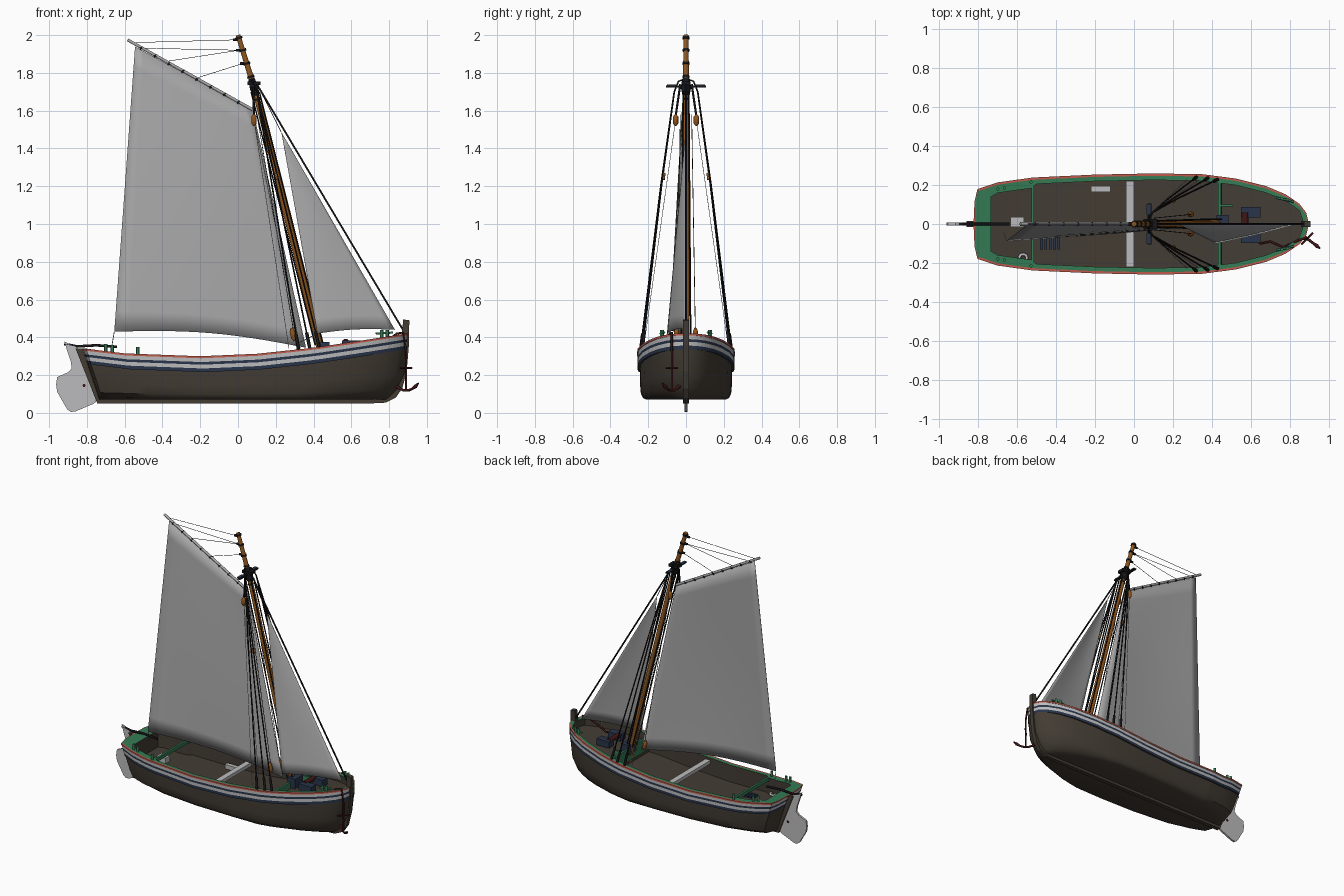
import bpy, bmesh, math
from mathutils import Vector

cube = bpy.data.objects.get("Cube")
if cube:
    bpy.data.objects.remove(cube, do_unlink=True)


def material(name, r, g, b):
    m = bpy.data.materials.new(name)
    m.use_nodes = True
    m.diffuse_color = (r, g, b, 1)
    bsdf = next(n for n in m.node_tree.nodes if n.type == 'BSDF_PRINCIPLED')
    bsdf.inputs["Base Color"].default_value = (r, g, b, 1)
    bsdf.inputs["Roughness"].default_value = 0.8
    return m


brown = material("tarred brown", .056, .045, .034)
white = material("painted white", .5, .5, .51)
navy = material("navy blue", .022, .035, .07)
red = material("rail red", .52, .1, .07)
green = material("deck green", .035, .2, .09)
canvas = material("grey canvas", .4, .4, .4)
wood = material("varnished wood", .28, .095, .013)
black = material("black rope", .008, .008, .01)
iron = material("rust red iron", .055, .009, .009)


def place(name, data, *mats):
    ob = bpy.data.objects.new(name, data)
    bpy.context.scene.collection.objects.link(ob)
    for m in mats:
        data.materials.append(m)
    return ob


def finish(name, bm, *mats):
    me = bpy.data.meshes.new(name)
    bm.to_mesh(me)
    bm.free()
    return place(name, me, *mats)


def smooth(ob, degrees=35):
    bpy.ops.object.select_all(action='DESELECT')
    bpy.context.view_layer.objects.active = ob
    ob.select_set(True)
    bpy.ops.object.shade_smooth_by_angle(angle=math.radians(degrees))


def box(name, centre, size, mat):
    bm = bmesh.new()
    bmesh.ops.create_cube(bm, size=1)
    for v in bm.verts:
        v.co = Vector(a * b + c for a, b, c in zip(v.co, size, centre))
    return finish(name, bm, mat)


def plate(name, outline, thickness, mat):
    """Flat x-z outline given thickness across y."""
    bm = bmesh.new()
    face = bm.faces.new([bm.verts.new((x, -thickness / 2, z)) for x, z in outline])
    out = bmesh.ops.extrude_face_region(bm, geom=[face])
    bmesh.ops.translate(bm, vec=(0, thickness, 0),
                        verts=[g for g in out["geom"] if isinstance(g, bmesh.types.BMVert)])
    bmesh.ops.recalc_face_normals(bm, faces=bm.faces)
    return finish(name, bm, mat)


def rod(name, points, radius, mat, taper=None, rounds=1):
    """Round bar or rope through the points."""
    cu = bpy.data.curves.new(name, 'CURVE')
    cu.dimensions = '3D'
    cu.bevel_depth, cu.bevel_resolution, cu.use_fill_caps = radius, rounds, True
    sp = cu.splines.new('POLY')
    sp.points.add(len(points) - 1)
    for i, p in enumerate(points):
        sp.points[i].co = (*p, 1)
        sp.points[i].radius = taper[i] if taper else 1
    sp.use_smooth = True
    return place(name, cu, mat)


def interp(table, x):
    for (xa, a), (xb, b) in zip(table, table[1:]):
        if x <= xb:
            return a + (b - a) * max(0, (x - xa) / (xb - xa))
    return table[-1][1]


# Hull: half sections lofted along the length, then mirrored
STERN, BOW, BASE = -.825, .9, .07
BEAM = [(STERN, 0), (-.82, .11), (-.805, .175), (-.7, .21), (-.52, .235), (-.2, .25), (.1, .256),
        (.35, .252), (.52, .23), (.68, .19), (.78, .148), (.85, .1), (.885, .055), (BOW, 0)]
SHEER = [(STERN, .342), (-.6, .315), (-.2, .3), (.1, .313), (.4, .345), (.7, .39), (BOW, .422)]
FULLNESS = [(STERN, .35), (-.4, .8), (.4, .84), (BOW, .5)]
MARGIN = [(-.53, .05), (-.5, .03)]
WALE = .084
BANDS = [(WALE, 0), (.065, 2), (.045, 1), (.031, 2), (.011, 1)]


def deck_height(x):
    return interp(SHEER, x) - (.12 if x < .445 else .05)


def section(x):
    w, s, e = interp(BEAM, x), interp(SHEER, x), interp(FULLNESS, x)
    t = (x - STERN) / (BOW - STERN)
    pts = []

    def outer(y, z, mat):
        up = 1 - (z - BASE) / (s - BASE)
        aft, fore = STERN + .09 * up, BOW - .11 * up ** 4
        pts.append(((aft + (fore - aft) * t, y, z), mat))

    outer(0, BASE, 0)
    for f, c in ((0, 0), (.06, .5), (.2, .84), (.5, .96), (1, 1)):
        outer(w * (e + (.955 - e) * c), BASE + (s - WALE - BASE) * f, 0)
    for drop, mat in BANDS:
        outer(w, s - drop, mat)
    outer(w + (.004 if w else 0), s - .011, 1)
    outer(w + (.004 if w else 0), s, 3)
    pts.append(((min(max(x, STERN + .008), BOW - .01), max(w - .008, 0), s), 3))
    xi, wi = min(max(x, -.735), .865), max(w - interp(MARGIN, x), 0)
    pts.append(((xi, wi, interp(SHEER, xi)), 4))
    pts.append(((xi, wi, deck_height(xi)), 0))
    pts.append(((xi, 0, deck_height(xi)), 0))
    return pts


bm = bmesh.new()
stations = [section(x) for x in sorted([x for x, _ in BEAM] + [-.76, -.6, -.53, -.5, .44, .45, .6])]
rows = [[bm.verts.new(p) for p, _ in st] for st in stations]
for a, b in zip(rows, rows[1:]):
    for j in range(len(a) - 1):
        face = bm.faces.new((a[j], a[j + 1], b[j + 1], b[j]))
        face.material_index = stations[0][j + 1][1]
bmesh.ops.remove_doubles(bm, verts=bm.verts, dist=1e-5)
hull = finish("hull", bm, brown, white, navy, red, green)
smooth(hull)
mirror = hull.modifiers.new("Mirror", 'MIRROR')
mirror.use_axis = (False, True, False)

# Backbone timbers and rudder
box("keel", (-.01, 0, .062), (1.46, .03, .024), brown)
plate("sternpost", [(-.81, .34), (-.86, .34), (-.745, .05), (-.68, .05)], .03, brown)
plate("stem_post", [(.7, .05), (.78, .054), (.835, .08), (.87, .13), (.893, .22), (.905, .36),
                    (.907, .49), (.875, .495), (.865, .4), (.85, .25), (.78, .12)], .03, brown)
plate("rudder", [(-.92, .378), (-.85, .345), (-.75, .06), (-.765, .048), (-.86, .008), (-.885, .005),
                 (-.905, .02), (-.957, .11), (-.963, .15), (-.957, .19), (-.9, .215), (-.88, .235),
                 (-.885, .27)], .014, white)
rod("rudder_bolt", [(-.815, -.01, .145), (-.815, .01, .145)], .009, iron)
rod("tiller", [(-.92, 0, .365), (-.85, 0, .352), (-.75, 0, .358), (-.64, 0, .35)], .008, black)

# Deck fittings
box("aft_beam", (-.52, 0, .3), (.014, .42, .025), green)
box("thwart", (-.02, 0, .28), (.04, .44, .025), white)
box("fore_bulkhead", (.44, 0, .3), (.014, .44, .09), green)
box("fore_hatch_edge", (.475, .095, .325), (.07, .012, .04), green)
box("side_locker", (-.17, .18, .2), (.1, .03, .03), white)
box("aft_box", (-.6, .01, .215), (.07, .05, .04), white)
rod("rope_coil", [(-.57 + .02 * math.cos(a * .7), -.175 + .02 * math.sin(a * .7), .21)
                  for a in range(10)], .008, white)
for i in range(5):
    box("grating_slat", (-.475 + i * .022, -.1, .19), (.014, .06, .02), navy)
for y in (.06, -.07):
    box("deck_chest", (.6, y, .36), (.1, .055, .045), navy)
rod("windlass_drum", [(.57, -.06, .375), (.57, .06, .375)], .018, iron, rounds=3)
box("mast_step", (.455, 0, .34), (.06, .09, .07), navy)
for side in (1, -1):
    for x, y, z in ((-.7, .18, .34), (-.665, .185, .335), (-.53, .215, .325), (.76, .13, .415),
                    (.79, .125, .415)):
        rod("bitt", [(x, y * side, z - .03), (x, y * side, z + .025)], .009, green)
    rod("bitt_bar", [(.73, side * .135, .42), (.82, side * .115, .425)], .006, green)

# Mast with bands and crosstrees
MAST = [(.465, 0, .22), (.43, 0, .36), (.124, 0, 1.58), (.08, 0, 1.74), (0, 0, 2)]
rod("mast", MAST, .02, wood, (1.05, 1, .85, .8, .65), rounds=3)


def mast_at(z, dx=0, dy=0):
    return (interp([(p[2], p[0]) for p in MAST], z) + dx, dy, z)


for z in (1.985, 1.92, 1.85, 1.78, 1.72, 1.66, .42):
    rod("mast_band", [mast_at(z - .006), mast_at(z + .006)], .019, black, rounds=2)
box("crosstree", (.08, 0, 1.728), (.02, .21, .009), black)
for side in (1, -1):
    box("crosstree_pad", (.075, side * .075, 1.734), (.022, .05, .008), navy)
box("trestle", (.085, 0, 1.745), (.07, .05, .02), black)


# Sails: four-cornered cloths with a belly and a foot that curves
def sail(name, corners, belly, foot_drop, n=14):
    tack, clew, peak, throat = map(Vector, corners)
    bm = bmesh.new()
    grid = []
    for i in range(n + 1):
        v = i / n
        row = []
        for j in range(n + 1):
            u = j / n
            p = tack.lerp(clew, u).lerp(throat.lerp(peak, u), v)
            bulge = math.sin(math.pi * u)
            p.y -= belly * bulge * math.sin(math.pi * (.15 + .85 * v))
            p.z += foot_drop * bulge * (1 - v) ** 3
            row.append(bm.verts.new(p))
        grid.append(row)
    for a, b in zip(grid, grid[1:]):
        for j in range(n):
            bm.faces.new((a[j], a[j + 1], b[j + 1], b[j]))
    bmesh.ops.remove_doubles(bm, verts=bm.verts, dist=1e-5)
    ob = finish(name, bm, canvas)
    smooth(ob, 60)
    ob.modifiers.new("Cloth", 'SOLIDIFY').thickness = .003


PEAK, THROAT = Vector((-.585, 0, 1.975)), Vector((.077, 0, 1.606))
CLEW = (-.655, -.085, .43)
sail("mainsail", [(.36, -.005, .345), CLEW, (-.545, 0, 1.94), (.08, 0, 1.6)], .014, .035)
HEAD = (.23, 0, 1.484)
sail("jib", [(.83, 0, .44), (.42, -.098, .42), HEAD, HEAD], .01, .012)
rod("gaff", [PEAK, THROAT], .009, canvas)
for i in range(1, 9):
    p = PEAK.lerp(THROAT, i / 9)
    rod("gaff_tie", [p + Vector((-.002, 0, .003)), p + Vector((.002, 0, -.009))], .0105, black)

# Gaff halyards and mainsheet
for z, t in ((1.975, .04), (1.92, .31), (1.92, .12), (1.85, .55)):
    rod("peak_halyard", [mast_at(z, -.02), PEAK.lerp(THROAT, t)], .0015, black)
for z in (1.975, 1.92, 1.85):
    rod("halyard_block", [mast_at(z, -.035), mast_at(z, -.01)], .008, black)
rod("mainsheet", [CLEW, (-.67, -.04, .34)], .002, canvas)

# Stays, shrouds and blocks
rod("forestay", [mast_at(1.74, .02), (.885, 0, .42)], .0055, black)
rod("jib_halyard", [mast_at(1.7, .03), HEAD], .002, black)
rod("jib_sheet", [(.42, -.098, .42), (.3, -.03, .36)], .002, canvas)
for side in (1, -1):
    for x in (.32, .38, .43):
        foot = Vector((x, side * (interp(BEAM, x) - .012), interp(SHEER, x)))
        top = Vector((.1, side * .062, 1.7))
        rod("shroud", [mast_at(1.765, 0, side * .015), mast_at(1.755, 0, side * .04), top,
                       top.lerp(foot, .35) + Vector((0, side * .006, 0)), foot], .0045, black)
        rod("deadeye", [foot, foot.lerp(top, .06)], .009, black)
    block = Vector((.085, side * .055, 1.55))
    rod("block", [block + Vector((0, 0, d)) for d in (-.03, -.018, .018, .03)], .014, wood,
        (.4, 1, 1, .4), rounds=2)
    rod("block_strop", [mast_at(1.74, 0, side * .03), block + Vector((0, 0, .02))], .006, black)
    rod("small_block", [(.2, side * .117, 1.27), (.207, side * .12, 1.235)], .009, wood, rounds=2)
    for x in (.27, .33):
        rod("runner", [block, (x, side * .225, .34)], .0015, canvas)
    for dx in (-.022, .022):
        rod("halyard", [mast_at(1.7, dx, side * .015), mast_at(.36, dx, side * .025)], .004, black)
    rod("luff_line", [(.1, side * .03, 1.58), (.3, side * .05, .4)], .0018, black)
    rod("tack_block", [(.283, side * .05, .45), (.287, side * .05, .43), (.295, side * .05, .4),
                       (.3, side * .05, .38)], .014, wood, (.4, 1, 1, .4), rounds=2)
rod("masthead_lashing", [mast_at(1.68), mast_at(1.72), mast_at(1.77)], .027, black, (.7, 1, .7))

# Anchor hanging at the bow with its chain
SHANK = Vector((.89, -.075, .118))
ARM = Vector((.066, -.05, 0))
rod("anchor_shank", [SHANK, SHANK + Vector((0, 0, .21))], .006, iron)
rod("anchor_arms", [SHANK + ARM * (i / 4) + Vector((0, 0, .04 * (i / 4) ** 2))
                    for i in range(-4, 5)], .007, iron, [.5, 1.5, 1, 1, 1, 1, 1, 1.5, .5])
rod("anchor_stock", [SHANK + Vector((-.03, -.03, .12)), SHANK + Vector((.03, .03, .12))], .005, iron)
rod("anchor_chain", [SHANK + Vector((0, 0, .21)), (.875, -.075, .425), (.84, -.085, .42),
                     (.77, -.12, .36), (.7, -.09, .35), (.65, -.1, .35), (.58, -.04, .36)], .006, iron)
